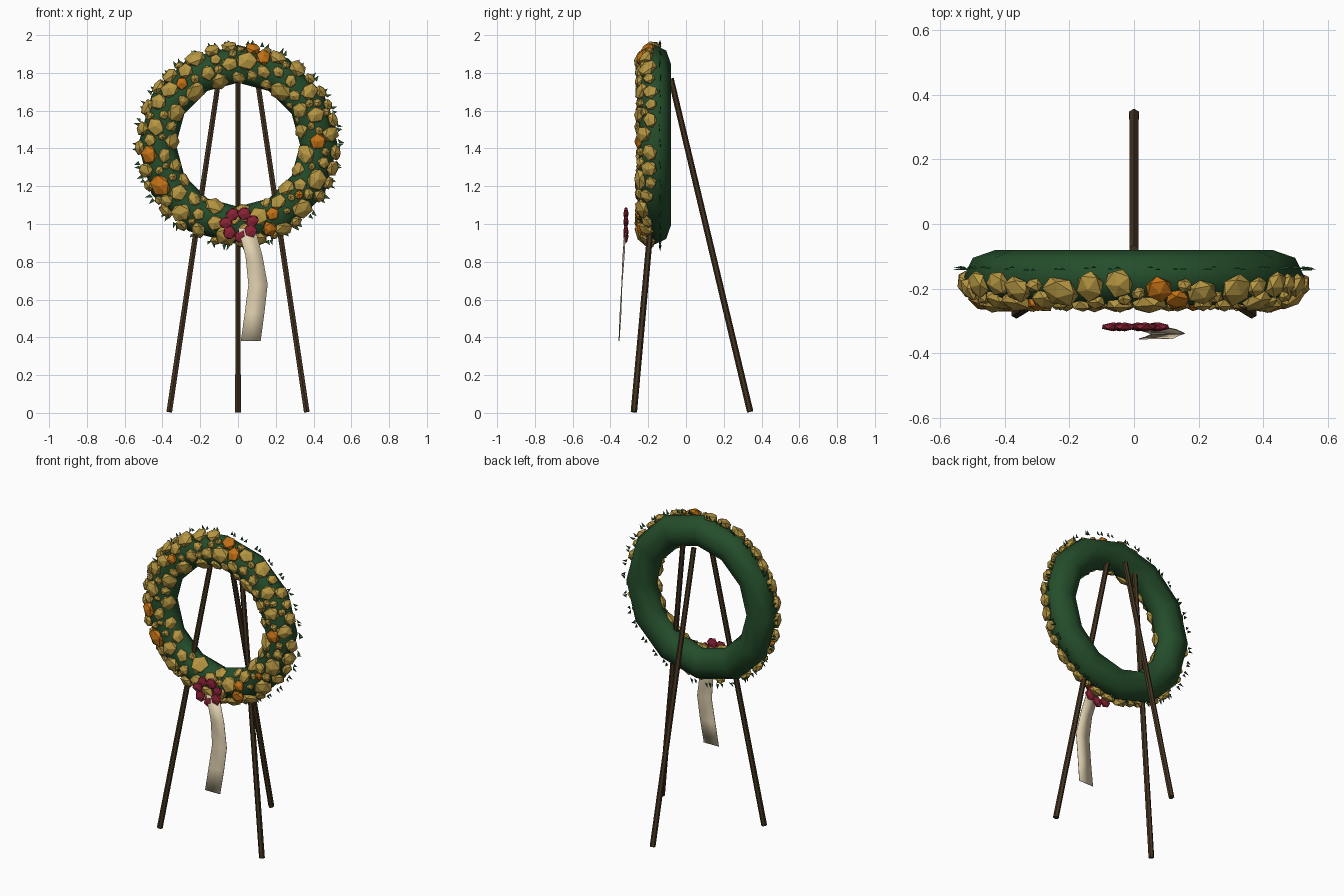
import bpy, bmesh, math, random
from mathutils import Vector, Matrix

if "Cube" in bpy.data.objects:
    bpy.data.objects.remove(bpy.data.objects["Cube"])

random.seed(7)
CX, CY, CZ = 0.0, -0.165, 1.42      # wreath centre
R, RR, RY = 0.428, 0.1, 0.085       # ring radius, radial and depth half sizes


def mat(name, rgb):
    m = bpy.data.materials.new(name)
    m.diffuse_color = (*rgb, 1)
    m.use_nodes = True
    m.node_tree.nodes["Principled BSDF"].inputs["Base Color"].default_value = m.diffuse_color
    return m


GREEN = mat("foliage green", (0.018, 0.075, 0.024))
GOLD = mat("golden petals", (0.47, 0.31, 0.055))
ORANGE = mat("orange petals", (0.55, 0.17, 0.008))
RED = mat("crimson bow", (0.25, 0.016, 0.036))
CREAM = mat("cream ribbon", (0.74, 0.63, 0.43))
WOOD = mat("dark wood", (0.058, 0.034, 0.015))


def make(name, bm, mats, smooth=False):
    me = bpy.data.meshes.new(name)
    bm.to_mesh(me)
    bm.free()
    for m in mats:
        me.materials.append(m)
    for p in me.polygons:
        p.use_smooth = smooth
    ob = bpy.data.objects.new(name, me)
    bpy.context.collection.objects.link(ob)
    return ob


def ring_point(t, p, grow=1.0):
    """Point and outward normal; t runs round the ring, p = 0 outer, 90 deg front."""
    rad = Vector((math.cos(t), 0, math.sin(t)))
    front = Vector((0, -1, 0))
    pos = Vector((CX, CY, CZ)) + rad * (R + RR * grow * math.cos(p)) + front * RY * grow * math.sin(p)
    nrm = (rad * math.cos(p) / RR + front * math.sin(p) / RY).normalized()
    return pos, nrm


# Green ring base
bm = bmesh.new()
N, M = 12, 8
rows = [[bm.verts.new(ring_point(2 * math.pi * i / N, 2 * math.pi * j / M)[0]) for j in range(M)]
        for i in range(N)]
for i in range(N):
    for j in range(M):
        a, b = rows[i], rows[(i + 1) % N]
        k = (j + 1) % M
        bm.faces.new((a[j], a[k], b[k], b[j]))
bmesh.ops.recalc_face_normals(bm, faces=bm.faces)
make("wreath_ring", bm, [GREEN], True)


# Faceted flattened blooms packed over the front of the ring
def bloom(bm, pos, nrm, r, flat, index):
    q = nrm.to_track_quat('Z', 'Y').to_matrix().to_4x4()
    mx = (Matrix.Translation(pos) @ q @ Matrix.Rotation(random.random() * 6.28, 4, 'Z')
          @ Matrix.Diagonal((r, r * random.uniform(0.8, 1.0), flat, 1)))
    vs = bmesh.ops.create_icosphere(bm, subdivisions=1, radius=1, matrix=mx)["verts"]
    for f in {f for v in vs for f in v.link_faces}:
        f.material_index = index


bm = bmesh.new()
placed = []
for size, tries in ((0.056, 300), (0.045, 700), (0.034, 1200), (0.024, 2000)):
    for _ in range(tries):
        t, p = random.uniform(0, 2 * math.pi), math.radians(random.uniform(12, 152))
        r = size * random.uniform(0.9, 1.1)
        pos, nrm = ring_point(t, p, 0.96)
        gap = 1.2 if size > 0.05 else 0.84
        if all((pos - q).length > (r + s) * gap for q, s in placed):
            placed.append((pos, r))
            colour = 1 if random.random() < 0.05 else 0
            bloom(bm, pos, nrm, r * 1.08, 0.014 + 0.3 * r, colour)
make("wreath_flowers", bm, [GOLD, ORANGE])

# Small leaf tips around the outer rim
bm = bmesh.new()
for i in range(34):
    t0 = 2 * math.pi * (i + random.uniform(-0.2, 0.2)) / 34
    for d in (-0.022, 0.022):
        t = t0 + d
        rad = Vector((math.cos(t), 0, math.sin(t)))
        tan = Vector((-math.sin(t), 0, math.cos(t)))
        y = Vector((0, random.uniform(-0.005, 0.005), 0))
        base = Vector((CX, CY + 0.025, CZ)) + rad * 0.535 + y
        tip = base + rad * random.uniform(0.018, 0.032) + tan * random.uniform(-0.012, 0.012)
        b = [bm.verts.new(base + tan * 0.011 - rad * 0.006), bm.verts.new(base - tan * 0.011),
             bm.verts.new(base + Vector((0, 0.006, 0)))]
        a = bm.verts.new(tip)
        bm.faces.new(b)
        for j in range(3):
            bm.faces.new((b[j], b[(j + 1) % 3], a))
bmesh.ops.recalc_face_normals(bm, faces=bm.faces)
make("leaf_tips", bm, [GREEN])

# Crimson bow: a ring of flattened lumps
bm = bmesh.new()
for i in range(7):
    a = 2 * math.pi * i / 7 + 0.3
    pos = Vector((0.007 + 0.072 * math.cos(a), -0.318, 0.997 + 0.062 * math.sin(a)))
    bloom(bm, pos, Vector((0, -1, 0)), 0.04, 0.014, 0)
make("bow", bm, [RED])

# Hanging ribbon tail
bm = bmesh.new()
prev = None
for z, x0, x1, y0, y1 in ((0.98, 0.0, 0.09, -0.325, -0.32), (0.83, 0.04, 0.13, -0.336, -0.328),
                          (0.68, 0.055, 0.157, -0.342, -0.34), (0.53, 0.036, 0.14, -0.351, -0.345),
                          (0.38, 0.015, 0.12, -0.357, -0.355)):
    cur = [bm.verts.new((x0, y0, z)), bm.verts.new((x1, y1, z))]
    if prev:
        bm.faces.new((prev[0], cur[0], cur[1], prev[1]))
    prev = cur
ribbon = make("ribbon_tail", bm, [CREAM], True)
mod = ribbon.modifiers.new("thickness", 'SOLIDIFY')
mod.thickness = 0.003


# Three straight easel legs
def leg(name, foot, top, r=0.017):
    a, b = Vector(foot), Vector(top)
    d = b - a
    mx = Matrix.Translation((a + b) / 2) @ d.to_track_quat('Z', 'Y').to_matrix().to_4x4()
    bm = bmesh.new()
    bmesh.ops.create_cone(bm, cap_ends=True, segments=6, radius1=r, radius2=r * 0.9,
                          depth=d.length, matrix=mx)
    make(name, bm, [WOOD])


for side, s in (("left", -1), ("right", 1)):
    leg("front_leg_" + side, (s * 0.364, -0.276, 0.005), (s * 0.1, -0.115, 1.78))
leg("back_leg", (0, 0.34, 0.005), (0, -0.08, 1.77))
